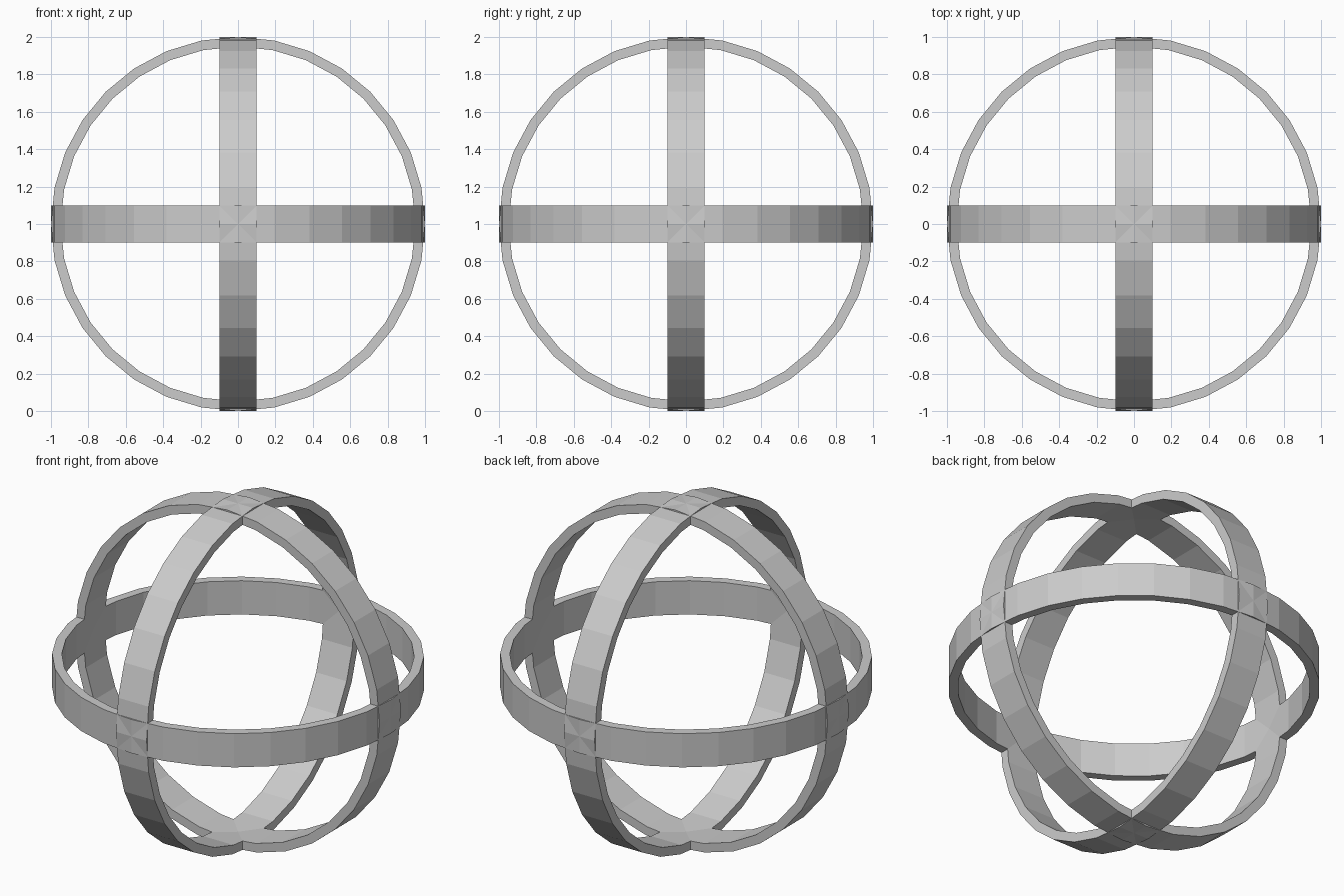
import bpy
import bmesh
from math import pi
from mathutils import Matrix

SEGMENTS = 32
OUTER, INNER, HALF_WIDTH = 1.0, 0.948, 0.1

cube = bpy.data.objects.get("Cube")
if cube:
    bpy.data.objects.remove(cube, do_unlink=True)

# Single plain grey
grey = bpy.data.materials.new("grey")
grey.use_nodes = True
colour = (0.6, 0.6, 0.6, 1)
grey.diffuse_color = colour
grey.node_tree.nodes["Principled BSDF"].inputs["Base Color"].default_value = colour


def make_hoop(name, rotation):
    """Flat band: a rectangular section spun round the z axis, then turned."""
    bm = bmesh.new()
    section = [(INNER, -HALF_WIDTH), (OUTER, -HALF_WIDTH),
               (OUTER, HALF_WIDTH), (INNER, HALF_WIDTH)]
    verts = [bm.verts.new((r, 0, z)) for r, z in section]
    edges = [bm.edges.new((verts[i], verts[(i + 1) % 4])) for i in range(4)]
    bmesh.ops.spin(bm, geom=verts + edges, cent=(0, 0, 0), axis=(0, 0, 1),
                   angle=2 * pi, steps=SEGMENTS, use_merge=True)
    bmesh.ops.remove_doubles(bm, verts=bm.verts, dist=0.0001)
    bmesh.ops.recalc_face_normals(bm, faces=bm.faces)
    bm.transform(Matrix.Translation((0, 0, 1)) @ rotation)
    mesh = bpy.data.meshes.new(name)
    bm.to_mesh(mesh)
    bm.free()
    mesh.materials.append(grey)
    bpy.context.collection.objects.link(bpy.data.objects.new(name, mesh))


# Three interlocking hoops, one round each axis
make_hoop("horizontal_hoop", Matrix.Identity(4))
make_hoop("front_hoop", Matrix.Rotation(pi / 2, 4, "X"))
make_hoop("side_hoop", Matrix.Rotation(pi / 2, 4, "Y"))
